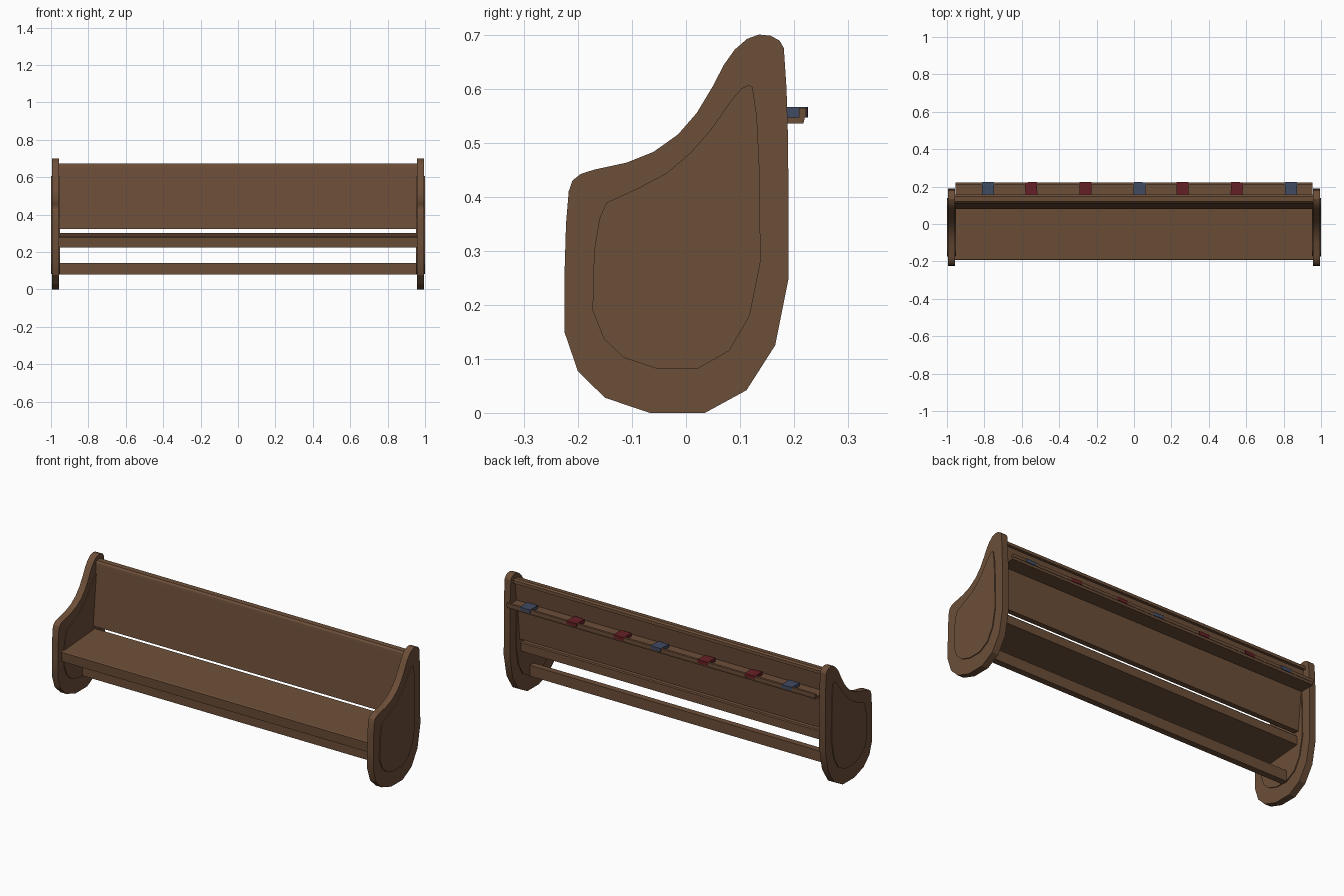
import bpy
import bmesh
from mathutils import Matrix

cube = bpy.data.objects.get("Cube")
if cube:
    bpy.data.objects.remove(cube, do_unlink=True)


def make_material(name, colour):
    mat = bpy.data.materials.new(name)
    mat.use_nodes = True
    mat.diffuse_color = (*colour, 1)
    mat.node_tree.nodes["Principled BSDF"].inputs["Base Color"].default_value = (*colour, 1)
    return mat


wood = make_material("brown wood", (0.15, 0.077, 0.04))
blue = make_material("blue cover", (0.053, 0.07, 0.125))
red = make_material("red cover", (0.13, 0.014, 0.018))


def extrude_profile(name, points, x_min, x_max, mat, smooth=False):
    """Extrude a closed (y, z) outline along x."""
    bm = bmesh.new()
    face = bm.faces.new([bm.verts.new((x_min, y, z)) for y, z in points])
    moved = bmesh.ops.extrude_face_region(bm, geom=[face])["geom"]
    verts = [v for v in moved if isinstance(v, bmesh.types.BMVert)]
    bmesh.ops.translate(bm, verts=verts, vec=(x_max - x_min, 0, 0))
    bmesh.ops.recalc_face_normals(bm, faces=bm.faces)
    mesh = bpy.data.meshes.new(name)
    bm.to_mesh(mesh)
    bm.free()
    mesh.materials.append(mat)
    obj = bpy.data.objects.new(name, mesh)
    bpy.context.collection.objects.link(obj)
    if smooth:
        bpy.ops.object.select_all(action='DESELECT')
        obj.select_set(True)
        bpy.context.view_layer.objects.active = obj
        bpy.ops.object.shade_smooth_by_angle(angle=0.4)
    return obj


def box(name, x0, x1, y0, y1, z0, z1, mat):
    return extrude_profile(name, [(y0, z0), (y1, z0), (y1, z1), (y0, z1)], x0, x1, mat)


# End boards with a raised field on both faces
board = [
    (-.067, 0), (.035, 0), (.112, .042), (.165, .125), (.19, .25), (.189, .5),
    (.186, .6), (.181, .675), (.173, .689), (.156, .698), (.135, .7), (.113, .692),
    (.09, .672), (.07, .644), (.05, .605), (.02, .555), (-.015, .515),
    (-.06, .483), (-.11, .463), (-.17, .45), (-.195, .442), (-.21, .43),
    (-.217, .41), (-.222, .35), (-.225, .25), (-.225, .15), (-.2, .077), (-.15, .028)]
field = [
    (-.055, .082), (.022, .082), (.08, .115), (.118, .18), (.138, .28), (.136, .45),
    (.131, .55), (.123, .603), (.116, .607), (.102, .6), (.08, .573), (.045, .523),
    (.01, .483), (-.035, .444), (-.09, .415), (-.147, .389), (-.16, .36),
    (-.17, .3), (-.173, .19), (-.152, .137), (-.115, .102)]
for side, sign in (("left", 1), ("right", -1)):
    extrude_profile(side + "_end_board", board, sign * .957, sign * .995, wood, True)
    extrude_profile(side + "_raised_field", field, sign * .952, sign, wood, True)

# Slightly tilted seat plank
extrude_profile("seat", [(-.19, .225), (-.193, .278), (-.188, .282), (.095, .302),
                         (.1, .297), (.1, .25)], -.96, .96, wood)

# Leaning backrest with a rounded cap rail
extrude_profile("backrest", [(.08, .322), (.113, .652), (.143, .652), (.11, .322)],
                -.96, .96, wood)
extrude_profile("backrest_cap", [(.109, .65), (.111, .663), (.119, .672), (.147, .674),
                                 (.157, .667), (.158, .65)], -.96, .96, wood)

# Lower stretcher
box("stretcher", -.96, .96, -.015, .02, .08, .14, wood)

# Book rack behind the backrest
extrude_profile("rack_shelf", [(.128, .535), (.217, .535), (.22, .547), (.128, .547)],
                -.955, .955, wood)
box("rack_lip", -.955, .955, .209, .222, .547, .564, wood)

# Books lying in the rack, each turned a little
books = [(-.78, blue, 0), (-.55, red, 3), (-.26, red, 0), (.03, blue, -3),
         (.26, red, 0), (.55, red, -3), (.84, blue, 0)]
for i, (x, mat, turn) in enumerate(books):
    book = box(f"book_{i + 1}", -.032, .032, -.034, .034, .547, .566, mat)
    book.data.transform(Matrix.Translation((x, .19, 0)) @ Matrix.Rotation(turn / 57.3, 4, 'Z'))
